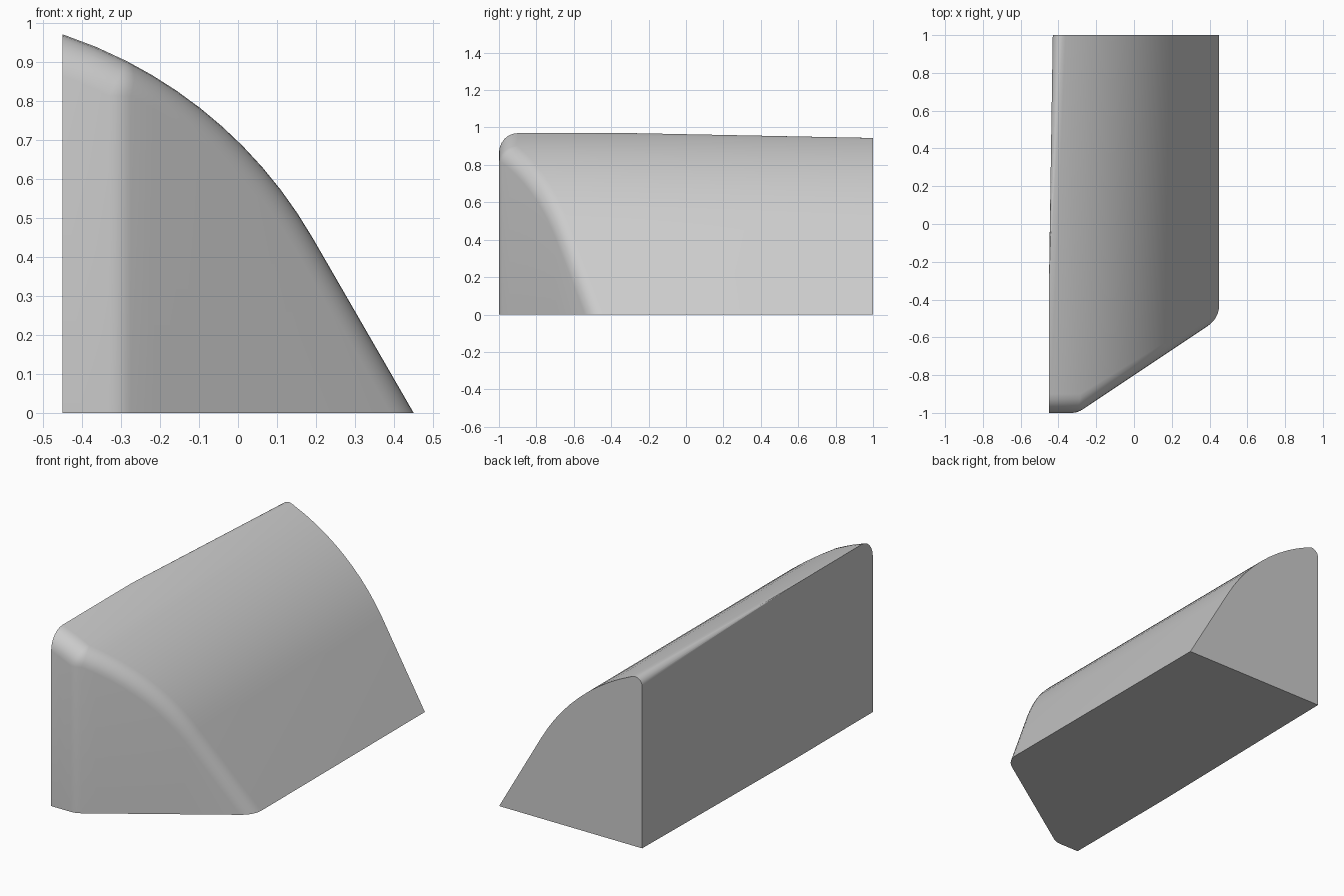
import bpy, bmesh
from math import sin, cos, acos, tan, radians, pi
from mathutils import Vector

if "Cube" in bpy.data.objects:
    bpy.data.objects.remove(bpy.data.objects["Cube"])

R, CX, CZ = 1.155, -0.81, -0.1275      # big arc of the curved roof
FILLET = 0.1                           # rounding along the front edges
TURN = radians(33.69)                  # angle of the slanted front face
CORNER_X = -0.3 - FILLET * tan(TURN / 2)
bm = bmesh.new()


def ring(px, pz, a, turn):
    """Closed section: rounded front edge, roof, back, underside."""
    n1 = Vector((cos(a), 0, sin(a)))
    n2 = Vector((sin(turn), -cos(turn), 0))
    c = Vector((px, 0, pz)) - FILLET * n1
    c.y = -1 + FILLET + max(0, c.x - CORNER_X) * tan(TURN)
    pts = [c + FILLET * n1.slerp(n2, i / 6) for i in range(7)]
    front = pts[-1]
    pts += [Vector((front.x, front.y, -0.3)), Vector((px, 1.2, -0.3)), Vector((px, 1.2, pz))]
    return [bm.verts.new(p) for p in pts]


def cut(point, normal):
    """Slice off everything beyond a plane and cap the opening."""
    bmesh.ops.bisect_plane(bm, geom=bm.verts[:] + bm.edges[:] + bm.faces[:], dist=1e-6,
                           plane_co=point, plane_no=normal, clear_outer=True)
    edges = [e for e in bm.edges if e.is_boundary]
    if edges:
        bmesh.ops.holes_fill(bm, edges=edges, sides=0)


# Sections along the roof profile, with a fan where the front face turns
start, mid, end = radians(80), acos((CORNER_X - CX) / (R - FILLET)), radians(30)
stations = [(start + (mid - start) * i / 4, 0) for i in range(4)]
stations += [(mid, TURN * i / 4) for i in range(5)]
stations += [(mid + (end - mid) * i / 9, TURN) for i in range(1, 10)]
rings = [ring(CX + R * cos(a), CZ + R * sin(a), a, t) for a, t in stations]
ex, ez = CX + R * cos(end), CZ + R * sin(end)
rings.append(ring(ex + 0.69 * sin(end), ez - 0.69 * cos(end), end, TURN))

n = len(rings[0])
for r0, r1 in zip(rings, rings[1:]):
    for i in range(n):
        j = (i + 1) % n
        bm.faces.new((r0[i], r0[j], r1[j], r1[i]))
bm.faces.new(rings[0])
bm.faces.new(rings[-1][::-1])
bmesh.ops.remove_doubles(bm, verts=bm.verts[:], dist=1e-5)
bmesh.ops.recalc_face_normals(bm, faces=bm.faces[:])

# Flat base, back and left side; the left side leans inward towards the back
cut((0, 0, 0), (0, 0, -1))
cut((0, 1, 0), (0, 1, 0))
cut((-0.45, 0, 0), (-1, 0, 0))
cut((-0.45, -0.3, 0), Vector((-1.3, 0.02, 0)).normalized())

# Tapering round on the upper left edge, growing from nothing to the back
apex = Vector((-0.45, -0.3, 0.97))
r, top = 0.043, radians(70)
centre = Vector((-0.43 + r, 1, 0.962 - r * tan((pi - top) / 2)))
for i in range(1, 7):
    a = top + (pi - top) * i / 7
    p = centre + r * Vector((cos(a), 0, sin(a)))
    normal = Vector((-sin(a), 0, cos(a))).cross(p - apex).normalized()
    if normal.dot(p - centre) < 0:
        normal.negate()
    cut(p, normal)

bmesh.ops.recalc_face_normals(bm, faces=bm.faces[:])
mesh = bpy.data.meshes.new("curved_wedge")
bm.to_mesh(mesh)
bm.free()
wedge = bpy.data.objects.new("curved_wedge", mesh)
bpy.context.collection.objects.link(wedge)
bpy.context.view_layer.objects.active = wedge
wedge.select_set(True)
bpy.ops.object.shade_smooth_by_angle(angle=radians(30))
